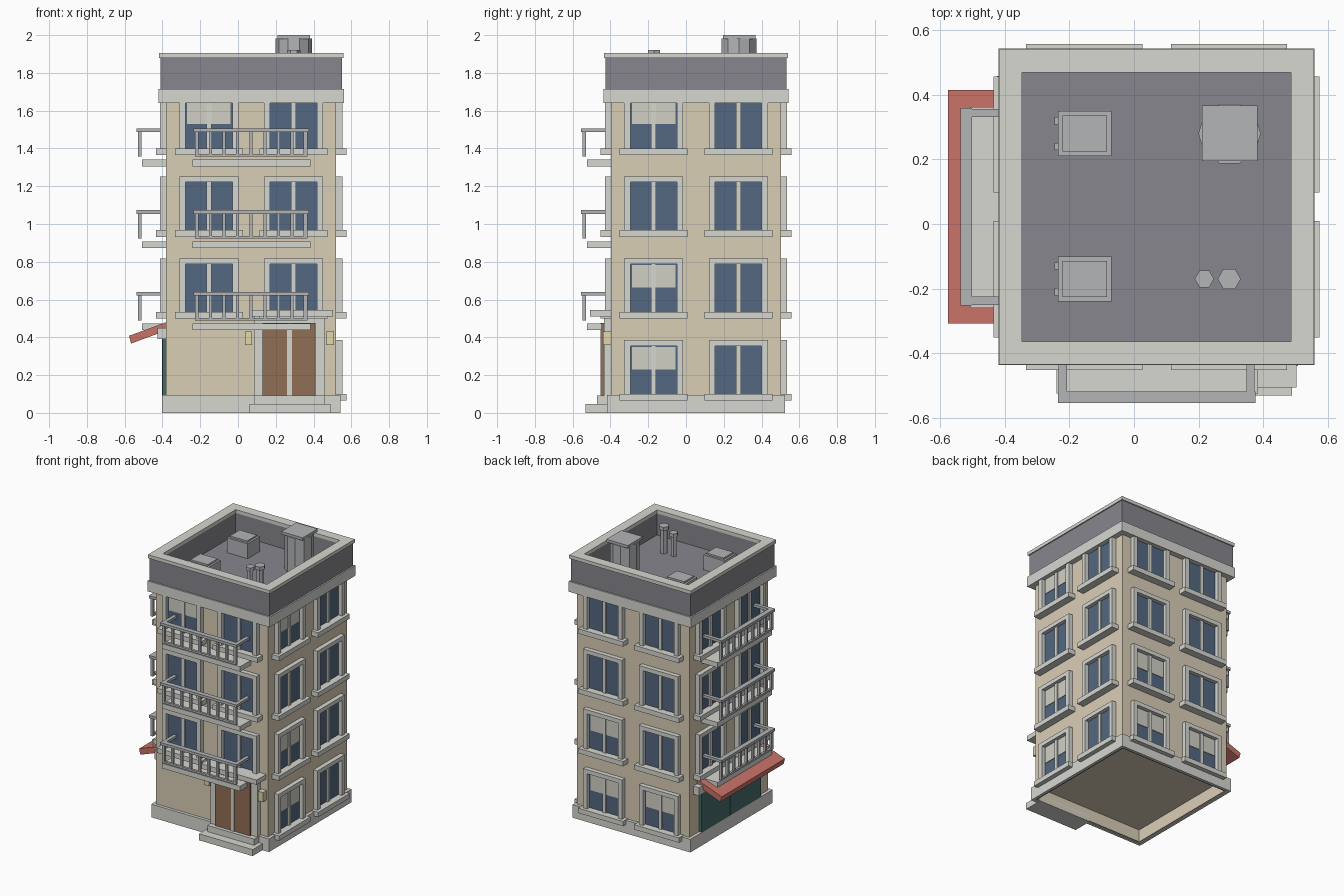
import bpy, bmesh
from math import pi
from mathutils import Matrix, Vector

if "Cube" in bpy.data.objects:
    bpy.data.objects.remove(bpy.data.objects["Cube"])

CX, CY, FLOOR = 0.07, 0.053, 0.4335   # building centre, storey height


def mat(name, r, g, b):
    m = bpy.data.materials.new(name)
    m.diffuse_color = (r, g, b, 1)
    m.use_nodes = True
    m.node_tree.nodes["Principled BSDF"].inputs["Base Color"].default_value = m.diffuse_color
    return m


WALL = mat("wall", 0.70, 0.62, 0.47)
TRIM = mat("trim", 0.68, 0.68, 0.64)
GLASS = mat("glass", 0.09, 0.14, 0.22)
BLIND = mat("blind", 0.64, 0.63, 0.56)
SLATE = mat("slate", 0.24, 0.24, 0.27)
METAL = mat("metal", 0.45, 0.46, 0.47)
WOOD = mat("wood", 0.28, 0.16, 0.09)
RED = mat("red", 0.58, 0.17, 0.14)
TEAL = mat("teal", 0.06, 0.15, 0.15)
LAMP = mat("lamp", 0.75, 0.68, 0.42)


def finish(name, bm, material):
    bmesh.ops.recalc_face_normals(bm, faces=bm.faces)
    me = bpy.data.meshes.new(name)
    bm.to_mesh(me)
    bm.free()
    me.materials.append(material)
    ob = bpy.data.objects.new(name, me)
    bpy.context.collection.objects.link(ob)
    return ob


def boxes(name, items, material, face=None):
    """Boxes (a0,a1,b0,b1,z0,z1). With a face index: a runs along the wall,
    b is distance outward from the building centre."""
    bm = bmesh.new()
    for a0, a1, b0, b1, z0, z1 in items:
        if face is not None:
            b0, b1 = -b1, -b0
        m = Matrix.Translation(((a0 + a1) / 2, (b0 + b1) / 2, (z0 + z1) / 2)) @ \
            Matrix.Diagonal((a1 - a0, b1 - b0, z1 - z0, 1))
        bmesh.ops.create_cube(bm, size=1, matrix=m)
    if face is not None:
        place(bm, face)
    return finish(name, bm, material)


def place(bm, face):
    bm.transform(Matrix.Translation((CX, CY, 0)) @ Matrix.Rotation(face * pi / 2, 4, 'Z'))


def ring(name, ro, ri, z0, z1, material):
    bm = bmesh.new()
    sq = [(-1, -1), (1, -1), (1, 1), (-1, 1)]
    loops = [[bm.verts.new((CX + r * x, CY + r * y, z)) for x, y in sq]
             for r, z in ((ro, z0), (ro, z1), (ri, z1), (ri, z0))]
    for i in range(4):
        p, q = loops[i], loops[(i + 1) % 4]
        for j in range(4):
            k = (j + 1) % 4
            bm.faces.new((p[j], p[k], q[k], q[j]))
    return finish(name, bm, material)


def cylinder(name, x, y, r, z0, z1, sides, material):
    bm = bmesh.new()
    bmesh.ops.create_cone(bm, cap_ends=True, segments=sides, radius1=r, radius2=r, depth=z1 - z0,
                          matrix=Matrix.Translation((x, y, (z0 + z1) / 2)) @ Matrix.Rotation(pi / 2, 4, 'Z'))
    return finish(name, bm, material)


def slab(name, h, z0, z1, material):
    return boxes(name, [(CX - h, CX + h, CY - h, CY + h, z0, z1)], material)


# Main mass, hollow plinth, cornice, parapet
slab("walls", 0.45, 0.095, 1.66, WALL)
ring("plinth", 0.472, 0.45, 0, 0.095, TRIM)
ring("wall_foot", 0.45, 0.44, 0.005, 0.1, WALL)
slab("cornice", 0.49, 1.64, 1.715, TRIM)
slab("roof_deck", 0.47, 1.71, 1.722, SLATE)
ring("parapet", 0.48, 0.42, 1.715, 1.88, SLATE)
ring("parapet_cap", 0.488, 0.417, 1.88, 1.905, TRIM)

# Windows: faces 0 front, 1 right, 2 back, 3 left
BLINDS = {(0, 3, 0), (1, 0, 0), (1, 1, 0), (1, 3, 0), (2, 1, 0), (2, 0, 0), (2, 0, 1)}


def window(face, floor, col):
    u, z = (-0.224, 0.224)[col], floor * FLOOR
    boxes("window_glass", [(u - 0.125, u + 0.125, 0.44, 0.455, z + 0.09, z + 0.357)], GLASS, face)
    frame = [(u + s * 0.14 - 0.016, u + s * 0.14 + 0.016, 0.44, 0.483, z + 0.10, z + 0.355) for s in (-1, 1)]
    frame += [(u - 0.156, u + 0.156, 0.44, 0.483, z + 0.355, z + 0.385),
              (u - 0.18, u + 0.18, 0.44, 0.505, z + 0.065, z + 0.10),
              (u - 0.013, u + 0.013, 0.45, 0.466, z + 0.10, z + 0.355)]
    boxes("window_frame", frame, TRIM, face)
    if (face, floor, col) in BLINDS:
        boxes("window_blind", [(u - 0.115, u + 0.115, 0.45, 0.459, z + 0.23, z + 0.35)], BLIND, face)


for face in range(4):
    for floor in range(4):
        for col in (0, 1):
            if floor or face in (1, 2):
                window(face, floor, col)


# Balconies on the front and left walls
def balcony(face, floor):
    z = floor * FLOOR
    boxes("balcony_slab", [(-0.31, 0.314, 0.44, 0.578, z + 0.005, z + 0.041)], TRIM, face)
    parts = [(-0.306, 0.306, 0.572, 0.608, z + 0.187, z + 0.206),
             (-0.298, 0.298, 0.582, 0.600, z + 0.056, z + 0.070)]
    for s in (-1, 1):
        parts.append((s * 0.291 - 0.013, s * 0.291 + 0.013, 0.44, 0.59, z + 0.187, z + 0.206))
    for i in range(9):
        u = -0.288 + i * 0.072
        w = 0.010 if i in (0, 8) else 0.008
        parts.append((u - w, u + w, 0.582, 0.600, z + 0.056, z + 0.19))
    boxes("balcony_railing", parts, METAL, face)


for face in (0, 3):
    for floor in (1, 2, 3):
        balcony(face, floor)

# Front entrance
boxes("entrance_steps", [(-0.01, 0.42, 0.44, 0.585, 0, 0.047),
                         (0.015, 0.39, 0.44, 0.525, 0.047, 0.092)], TRIM, 0)
boxes("door_surround", [(0.015, 0.06, 0.44, 0.487, 0.09, 0.51), (0.34, 0.39, 0.44, 0.487, 0.09, 0.51),
                        (0.06, 0.34, 0.44, 0.487, 0.475, 0.51), (0.19, 0.215, 0.44, 0.506, 0.09, 0.475)], TRIM, 0)
boxes("door_leaves", [(0.06, 0.19, 0.44, 0.5, 0.09, 0.475), (0.215, 0.34, 0.44, 0.5, 0.09, 0.475)], WOOD, 0)
boxes("door_canopy", [(-0.01, 0.434, 0.44, 0.56, 0.51, 0.545)], TRIM, 0)
boxes("wall_lamps", [(-0.033, 0.005, 0.44, 0.493, 0.36, 0.43),
                     (0.397, 0.438, 0.44, 0.493, 0.36, 0.43)], LAMP, 0)

# Shop front with sign board and sloping awning on the left wall
boxes("shop_glass", [(-0.34, -0.012, 0.44, 0.47, 0.095, 0.39), (0.012, 0.34, 0.44, 0.47, 0.095, 0.39)], TEAL, 3)
boxes("shop_mullion", [(-0.012, 0.012, 0.44, 0.473, 0.095, 0.39)], TEAL, 3)
boxes("shop_board", [(-0.405, 0.405, 0.44, 0.495, 0.39, 0.45)], TRIM, 3)
bm = bmesh.new()
profile = [(0.445, 0.482), (0.647, 0.408), (0.636, 0.367), (0.445, 0.438)]
f = bm.faces.new([bm.verts.new((-0.362, -d, z)) for d, z in profile])
ext = bmesh.ops.extrude_face_region(bm, geom=[f])["geom"]
bmesh.ops.translate(bm, vec=Vector((0.724, 0, 0)), verts=[v for v in ext if isinstance(v, bmesh.types.BMVert)])
place(bm, 3)
finish("awning", bm, RED)

# Rooftop: two cooling units, water tank, vent pipes
for y in (0.28, -0.17):
    boxes("cooling_unit", [(-0.236, -0.07, y - 0.07, y + 0.07, 1.72, 1.83),
                           (-0.222, -0.084, y - 0.056, y + 0.056, 1.83, 1.842)]
          + [(-0.247, -0.23, y + s - 0.011, y + s + 0.011, 1.74, 1.78) for s in (-0.04, 0.04)], METAL)
cylinder("water_tank", 0.296, 0.28, 0.097, 1.72, 1.982, 10, METAL)
boxes("tank_lid", [(0.21, 0.382, 0.195, 0.367, 1.98, 2.0)], METAL)
for x, r, top in ((0.218, 0.03, 1.89), (0.295, 0.036, 1.92)):
    cylinder("vent_pipe", x, -0.17, r * 0.7, 1.72, top - 0.02, 6, METAL)
    cylinder("vent_cap", x, -0.17, r, top - 0.025, top, 6, METAL)
